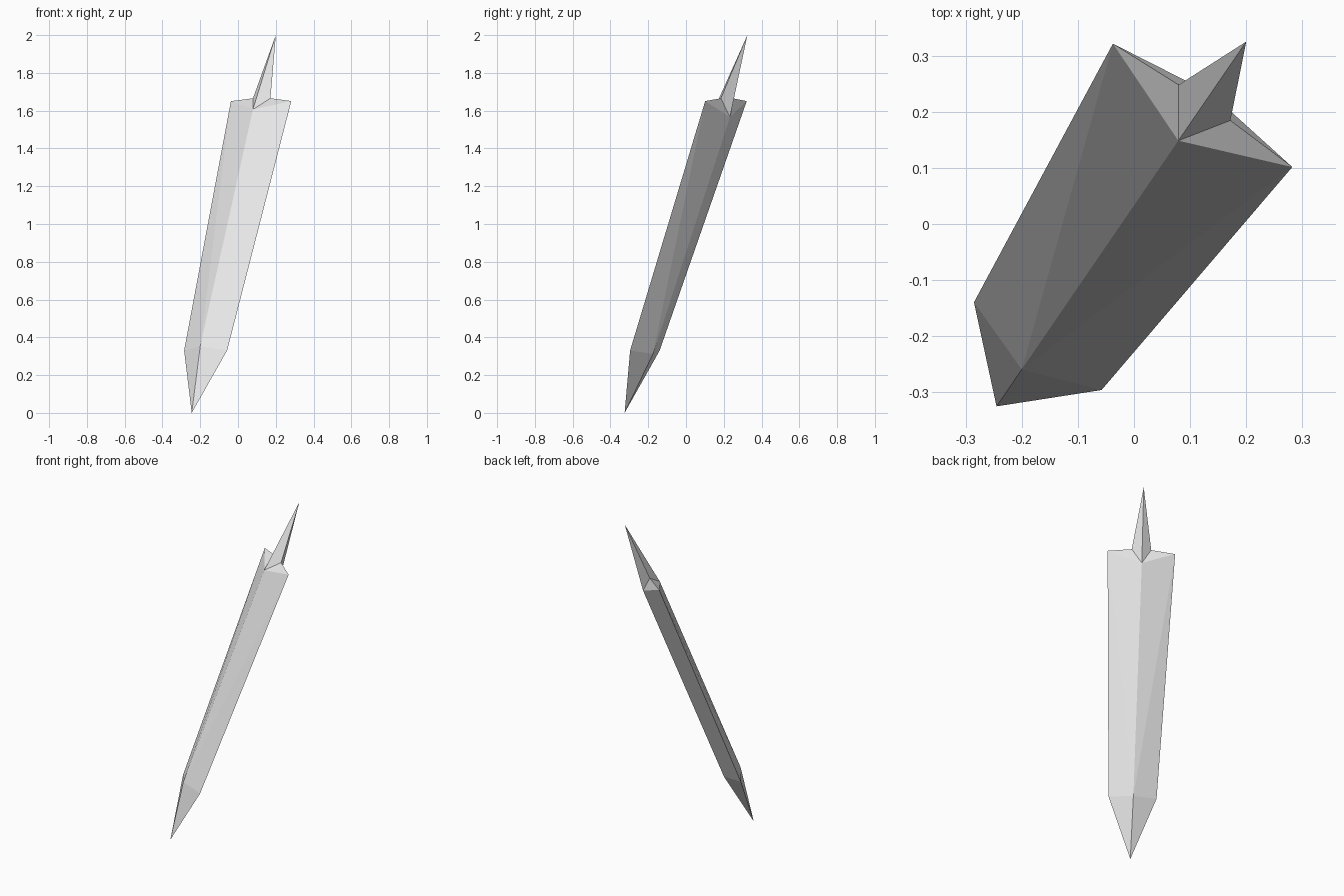
import bpy
import bmesh
from mathutils import Matrix, Vector

cube = bpy.data.objects.get("Cube")
if cube:
    bpy.data.objects.remove(cube)

# Plain grey metal
metal = bpy.data.materials.new("light grey")
metal.use_nodes = True
grey = (0.8, 0.8, 0.8, 1)
metal.diffuse_color = grey
metal.node_tree.nodes["Principled BSDF"].inputs["Base Color"].default_value = grey

# Quarter of the blade: x is half width, -y is half thickness, z runs from point to tang
THICK = 0.055
points = {
    "tip": (0, 0, 0),
    "low_edge": (0.138, 0, 0.355),
    "low_ridge": (0, -THICK, 0.357),
    "high_edge": (0.194, 0, 1.774),
    "high_ridge": (0, -THICK, 1.705),
    "notch": (0.056, 0, 1.79),
    "tang_end": (0, 0, 2.15),
}
facets = [
    ("tip", "low_edge", "low_ridge"),            # point
    ("low_ridge", "low_edge", "high_edge"),      # widening blade
    ("low_ridge", "high_edge", "high_ridge"),
    ("high_ridge", "high_edge", "notch"),        # shoulder
    ("high_ridge", "notch", "tang_end"),         # tang spike
]
bm = bmesh.new()
verts = {name: bm.verts.new(co) for name, co in points.items()}
for facet in facets:
    bm.faces.new([verts[name] for name in facet])
mesh = bpy.data.meshes.new("blade")
bm.to_mesh(mesh)
bm.free()
mesh.materials.append(metal)

blade = bpy.data.objects.new("blade", mesh)
bpy.context.collection.objects.link(blade)

# Mirror the quarter to both edges and both sides
mirror = blade.modifiers.new("mirror", 'MIRROR')
mirror.use_axis = (True, True, False)
mirror.merge_threshold = 0.0005

# Lean the blade with its point on the ground
start, end = Vector((-0.245, -0.325, 0)), Vector((0.2, 0.325, 2))
along = (end - start).normalized()
across = Vector((0.824, -0.567, 0))
across = (across - along * across.dot(along)).normalized()
through = along.cross(across)
turn = Matrix((across, through, along)).transposed().to_4x4()
blade.matrix_world = Matrix.Translation(start) @ turn
